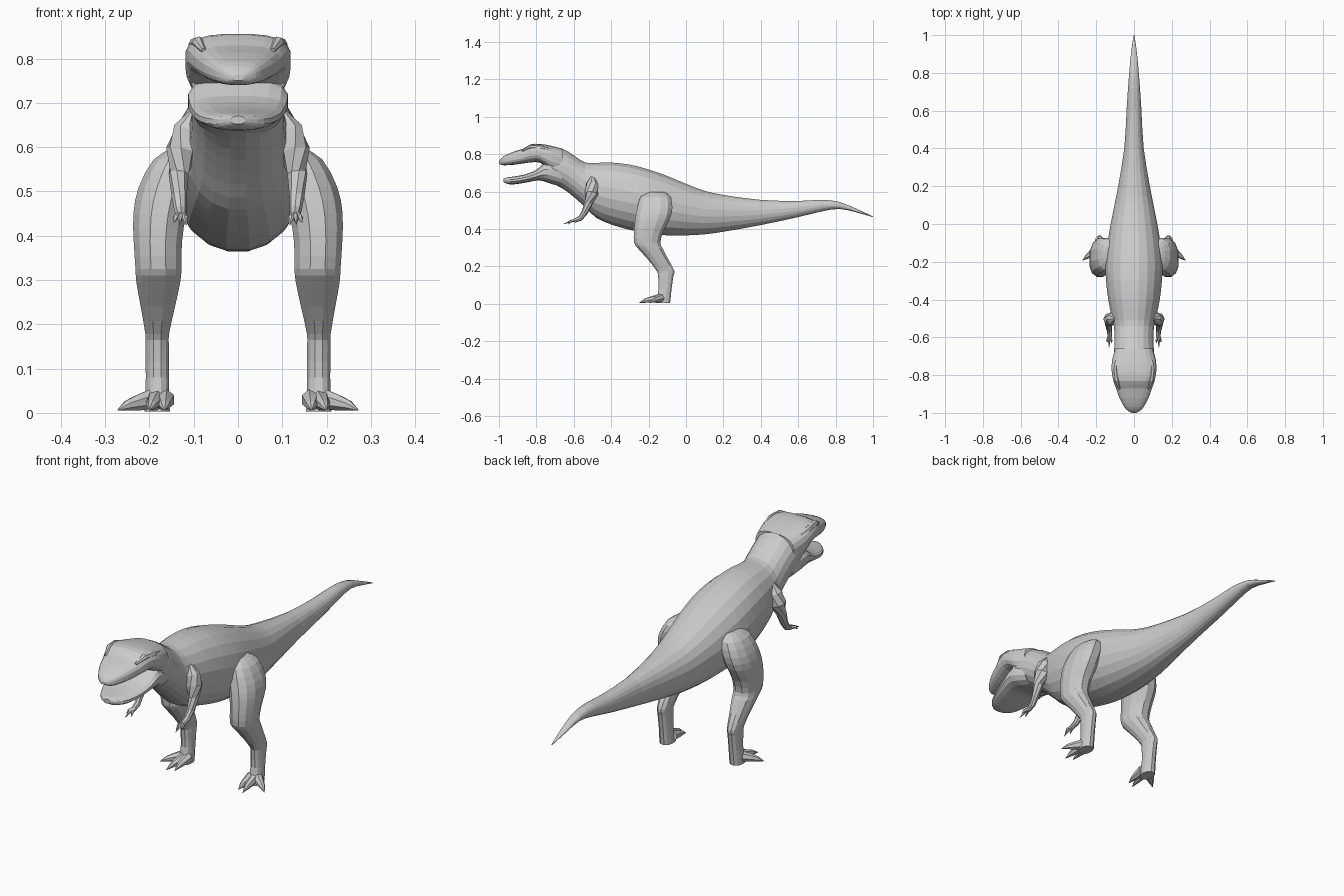
import bpy, bmesh, math
from mathutils import Vector


def smooth(rows, steps):
    """Catmull-Rom refinement of a list of station tuples."""
    out = []
    for i in range(len(rows) - 1):
        p0, p1 = rows[max(i - 1, 0)], rows[i]
        p2, p3 = rows[i + 1], rows[min(i + 2, len(rows) - 1)]
        for s in range(steps):
            t = s / steps
            out.append(tuple(
                0.5 * (2 * b + (c - a) * t + (2 * a - 5 * b + 4 * c - d) * t * t
                       + (3 * b - a - 3 * c + d) * t ** 3)
                for a, b, c, d in zip(p0, p1, p2, p3)))
    return out + [tuple(rows[-1])]


def skin(bm, rings):
    """Joins rings of points with quads and caps both ends."""
    vr = [[bm.verts.new(p) for p in r] for r in rings]
    n = len(vr[0])
    for a, b in zip(vr, vr[1:]):
        for i in range(n):
            bm.faces.new((a[i], a[(i + 1) % n], b[(i + 1) % n], b[i]))
    bm.faces.new(vr[0])
    bm.faces.new(vr[-1])


def loft(bm, rows, axis, sides=16, power=2.0, steps=2):
    """Stations (t, a_lo, a_hi, b_lo, b_hi): rounded boxes across y or z."""
    rings = []
    for t, al, ah, bl, bh in smooth(rows, steps):
        ring = []
        for k in range(sides):
            ang = 2 * math.pi * (k + 0.5) / sides
            c, s = math.cos(ang), math.sin(ang)
            u = math.copysign(abs(c) ** (2 / power), c)
            v = math.copysign(abs(s) ** (2 / power), s)
            a = (al + ah) / 2 + u * (ah - al) / 2
            b = (bl + bh) / 2 + v * (bh - bl) / 2
            ring.append((a, t, b) if axis == 'y' else (a, b, t))
        rings.append(ring)
    skin(bm, rings)


def tube(bm, pts, sides=7):
    """Tapered limb through points (x, y, z, radius)."""
    rings = []
    for i, p in enumerate(pts):
        q0, q1 = pts[max(i - 1, 0)], pts[min(i + 1, len(pts) - 1)]
        rot = (Vector(q1[:3]) - Vector(q0[:3])).to_track_quat('Z', 'Y')
        rings.append([Vector(p[:3]) + rot @ Vector((
            p[3] * math.cos(2 * math.pi * k / sides),
            p[3] * math.sin(2 * math.pi * k / sides), 0)) for k in range(sides)])
    skin(bm, rings)


def finish(name, bm, mirror=False):
    bmesh.ops.recalc_face_normals(bm, faces=bm.faces)
    me = bpy.data.meshes.new(name)
    bm.to_mesh(me)
    bm.free()
    ob = bpy.data.objects.new(name, me)
    bpy.context.collection.objects.link(ob)
    if mirror:
        m = ob.modifiers.new("mirror", 'MIRROR')
        m.use_mirror_merge = False
    return ob


def sym(rows):
    return [(y, -w, w, lo, hi) for y, w, lo, hi in rows]


# Neck, torso and tail: y, half width, bottom, top
bm = bmesh.new()
loft(bm, sym([
    (-0.74, .105, .655, .838), (-0.66, .106, .615, .830), (-0.60, .104, .570, .795),
    (-0.54, .108, .515, .757), (-0.48, .122, .458, .755), (-0.40, .138, .422, .757),
    (-0.30, .150, .393, .746), (-0.20, .153, .373, .720), (-0.10, .142, .364, .685),
    (0.00, .125, .364, .643), (0.10, .105, .370, .605), (0.20, .085, .384, .583),
    (0.40, .052, .420, .556), (0.60, .040, .463, .550), (0.72, .032, .492, .556),
    (0.82, .024, .507, .545), (0.92, .014, .486, .504), (1.00, .002, .463, .467)]),
    'y', sides=20, power=2.1)
finish("body_and_tail", bm)

# Upper skull
bm = bmesh.new()
loft(bm, sym([
    (-0.66, .100, .690, .830), (-0.72, .117, .710, .845), (-0.78, .119, .754, .855),
    (-0.83, .110, .755, .853), (-0.87, .096, .750, .830), (-0.92, .078, .743, .814),
    (-0.97, .051, .740, .792), (-0.99, .031, .743, .776), (-1.00, .013, .750, .763)]),
    'y', sides=20, power=2.8)
finish("upper_skull", bm)

# Lower jaw
bm = bmesh.new()
loft(bm, sym([
    (-0.66, .098, .625, .740), (-0.72, .112, .640, .765), (-0.76, .114, .654, .752),
    (-0.80, .109, .658, .716), (-0.86, .096, .647, .692), (-0.92, .073, .638, .681),
    (-0.955, .045, .640, .676), (-0.975, .016, .652, .670)]),
    'y', sides=16, power=2.5)
finish("lower_jaw", bm)

# Brow ridges
bm = bmesh.new()
tube(bm, [(.094, -.72, .822, .006), (.098, -.77, .832, .014),
          (.090, -.83, .836, .014), (.078, -.875, .818, .006)])
finish("brow_ridges", bm, True)

# Legs: z, inner x, outer x, front y, back y
bm = bmesh.new()
loft(bm, [
    (.598, .100, .150, -.200, -.115), (.572, .090, .192, -.245, -.080),
    (.510, .100, .226, -.264, -.070), (.450, .115, .238, -.275, -.085),
    (.385, .125, .237, -.281, -.120), (.325, .126, .233, -.279, -.135),
    (.295, .129, .231, -.258, -.122), (.240, .141, .221, -.208, -.094),
    (.178, .155, .210, -.160, -.061), (.150, .155, .210, -.151, -.066),
    (.080, .155, .209, -.147, -.076), (.030, .154, .211, -.158, -.081),
    (.003, .153, .212, -.165, -.084)], 'z', sides=12, power=2.3)
# Clawed toes
for x0, x1, y1 in ((.166, .166, -.235), (.183, .200, -.250), (.198, .272, -.192)):
    y0 = -.135
    dx, dy = x1 - x0, y1 - y0
    tube(bm, [(x0, y0, .030, .024), (x0 + dx * .4, y0 + dy * .4, .023, .018),
              (x0 + dx * .7, y0 + dy * .7, .017, .012), (x1, y1, .006, .001)])
finish("legs", bm, True)

# Arms with two-fingered hands
bm = bmesh.new()
tube(bm, [(.098, -.500, .680, .010), (.112, -.502, .640, .034), (.126, -.505, .592, .037),
          (.134, -.520, .540, .023), (.133, -.542, .488, .017), (.130, -.565, .457, .014),
          (.128, -.598, .443, .011)], sides=8)
for x1, y1, z1 in ((.132, -.655, .426), (.117, -.630, .424), (.145, -.625, .430)):
    tube(bm, [(.128, -.585, .448, .010),
              ((.128 + x1) / 2 + (x1 - .128) * .2, -.615, .442, .007),
              (x1, y1, z1, .001)], sides=5)
finish("arms", bm, True)
